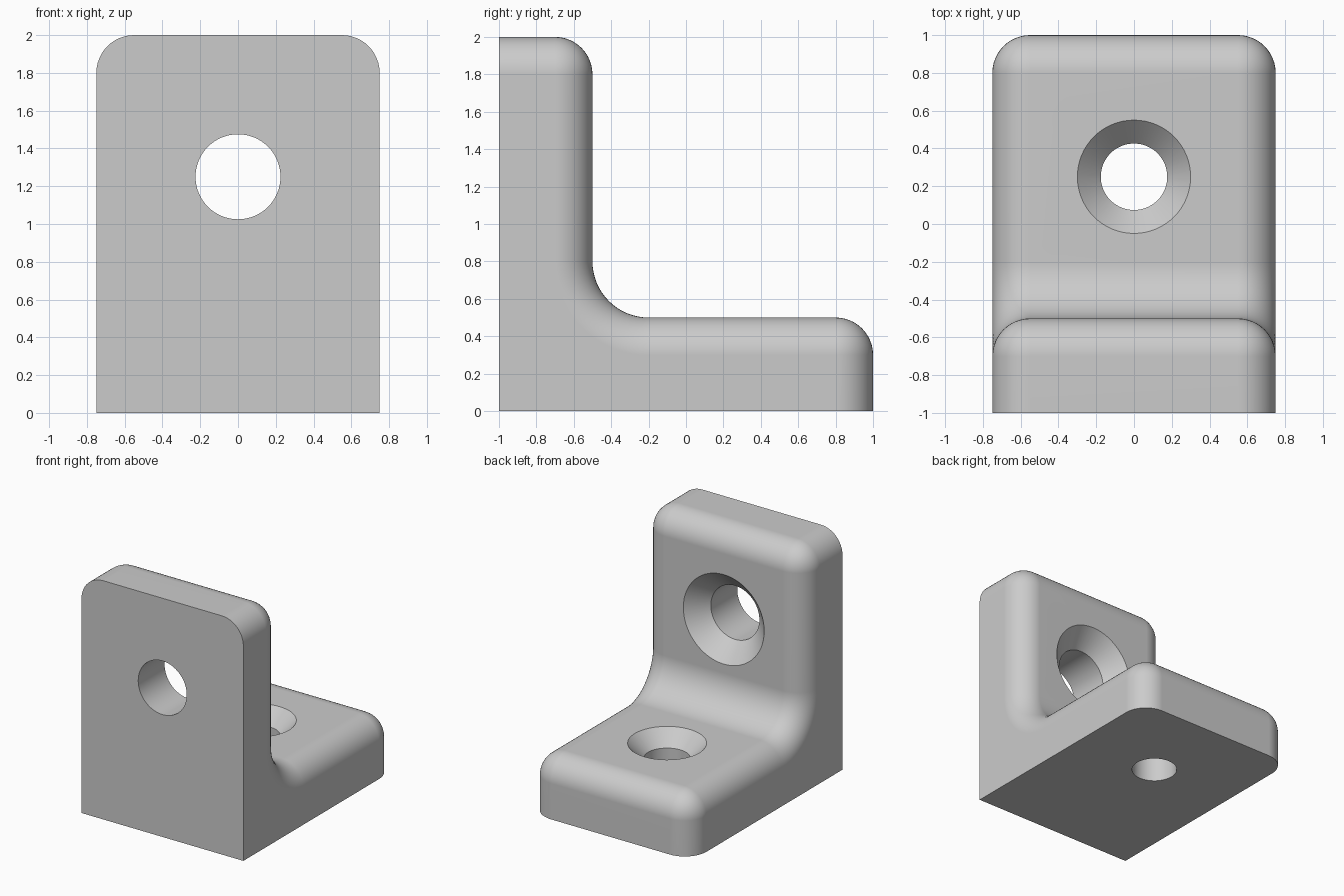
import bpy, bmesh
from math import cos, sin, pi, radians
from mathutils import Matrix

cube = bpy.data.objects.get("Cube")
if cube:
    bpy.data.objects.remove(cube, do_unlink=True)

HALF_WIDTH = 0.75
THICK = 0.5
ROUND = 0.2
INNER = 0.3


def make_material(name, rgb):
    mat = bpy.data.materials.new(name)
    mat.use_nodes = True
    colour = (*rgb, 1)
    mat.diffuse_color = colour
    mat.node_tree.nodes["Principled BSDF"].inputs["Base Color"].default_value = colour
    return mat


def add_object(name, bm):
    bmesh.ops.recalc_face_normals(bm, faces=bm.faces)
    mesh = bpy.data.meshes.new(name)
    bm.to_mesh(mesh)
    bm.free()
    obj = bpy.data.objects.new(name, mesh)
    bpy.context.collection.objects.link(obj)
    return obj


# Angle bracket: L profile with a filleted inner corner, extruded across x
wall, top = THICK - 1, THICK
steps = 16
arc = [(wall + INNER * (1 - cos(a)), top + INNER * (1 - sin(a)))
       for a in (i * pi / 2 / steps for i in range(steps + 1))]
profile = [(-1, 0), (-1, 2), (wall, 2), *arc, (1, top), (1, 0)]

bm = bmesh.new()
face = bm.faces.new([bm.verts.new((-HALF_WIDTH, y, z)) for y, z in profile])
side = bmesh.ops.extrude_face_region(bm, geom=[face])["geom"]
bmesh.ops.translate(bm, vec=(2 * HALF_WIDTH, 0, 0),
                    verts=[v for v in side if isinstance(v, bmesh.types.BMVert)])
bmesh.ops.recalc_face_normals(bm, faces=bm.faces)


# Round every edge except those of the two mounting faces and the fillet's own strips
def is_rounded(edge):
    a, b = (v.co for v in edge.verts)
    on_mount = max(a.y, b.y) < -0.99 or max(a.z, b.z) < 0.01
    along_x = abs(a.x - b.x) > 1
    return not on_mount and not (along_x and edge.calc_face_angle() < radians(30))


bmesh.ops.bevel(bm, geom=[e for e in bm.edges if is_rounded(e)], offset=ROUND,
                offset_type='OFFSET', segments=12, profile=0.5,
                affect='EDGES', clamp_overlap=False)
bracket = add_object("angle_bracket", bm)
bracket.data.materials.append(make_material("plain grey", (0.6, 0.6, 0.6)))


# Countersunk screw holes: a stepped, turned cutter with its mouth facing local +z
def cut_hole(name, location, rotation, bore, mouth):
    depth, extra, sides = mouth - bore, 0.05, 64
    rings = [(bore, -THICK - extra), (bore, -depth), (mouth + extra, extra)]
    bm = bmesh.new()
    loops = [[bm.verts.new((r * cos(2 * pi * i / sides), r * sin(2 * pi * i / sides), z))
              for i in range(sides)] for r, z in rings]
    for low, high in zip(loops, loops[1:]):
        for i in range(sides):
            j = (i + 1) % sides
            bm.faces.new((low[i], low[j], high[j], high[i]))
    bm.faces.new(loops[0])
    bm.faces.new(loops[-1])
    bmesh.ops.transform(bm, matrix=Matrix.Translation(location) @ rotation, verts=bm.verts)
    cutter = add_object(name, bm)
    cutter.hide_render = True
    mod = bracket.modifiers.new(name, 'BOOLEAN')
    mod.operation, mod.solver, mod.object = 'DIFFERENCE', 'EXACT', cutter
    bpy.ops.object.modifier_apply(modifier=name)
    bpy.data.objects.remove(cutter, do_unlink=True)


bpy.ops.object.select_all(action='DESELECT')
bpy.context.view_layer.objects.active = bracket
bracket.select_set(True)
cut_hole("wall_hole", (0, wall, 1.25), Matrix.Rotation(-pi / 2, 4, 'X'), 0.225, 0.375)
cut_hole("foot_hole", (0, 0.25, top), Matrix.Identity(4), 0.176, 0.3)

# Smooth rounds that blend into truly flat faces
bpy.ops.object.shade_smooth_by_angle(angle=radians(30))
weighted = bracket.modifiers.new("flat_faces", 'WEIGHTED_NORMAL')
weighted.keep_sharp = True
